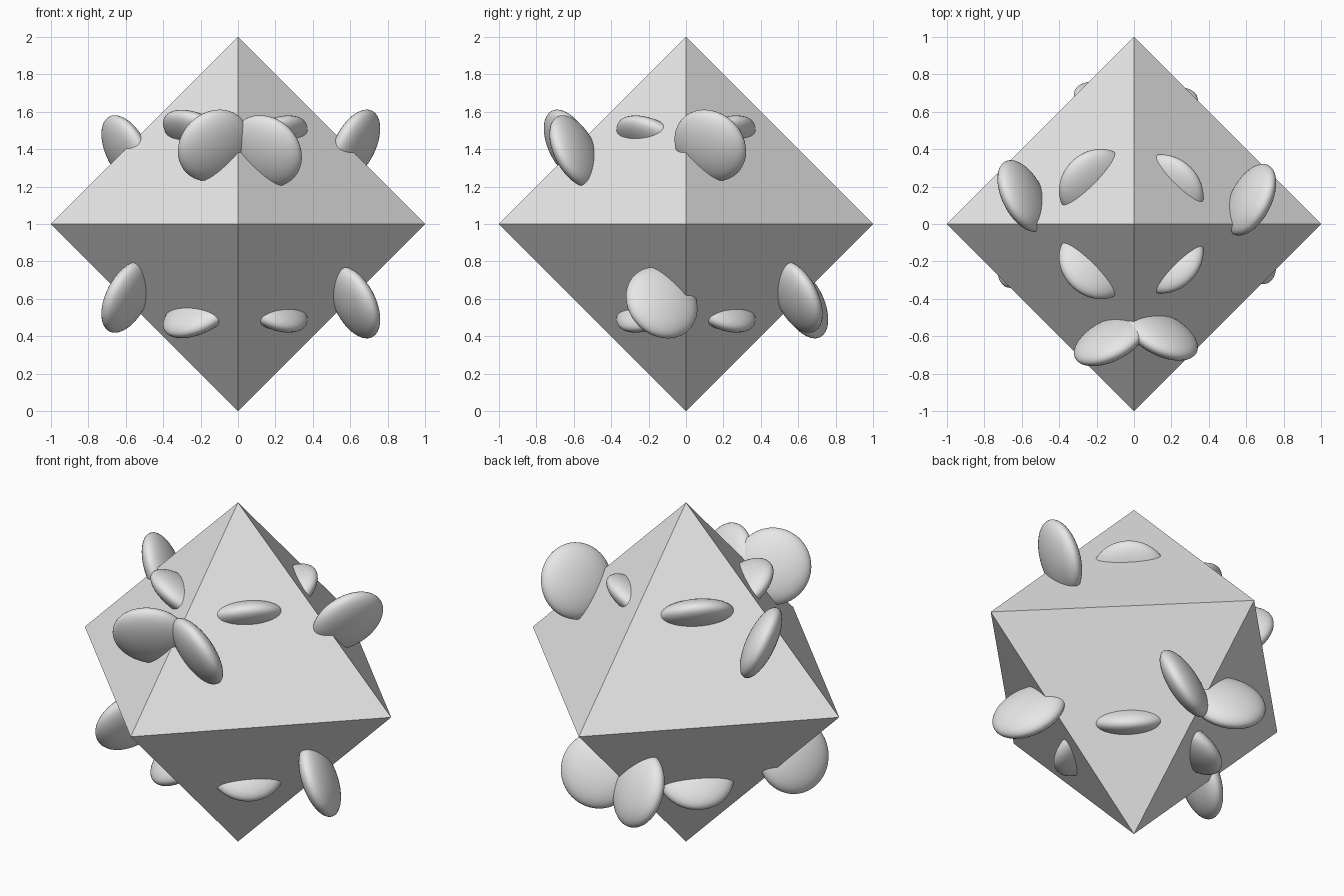
import bpy
import bmesh
from mathutils import Matrix, Vector

cube = bpy.data.objects.get("Cube")
if cube:
    bpy.data.objects.remove(cube, do_unlink=True)

grey = bpy.data.materials.new("light_grey")
grey.use_nodes = True
colour = (0.8, 0.8, 0.8, 1)
grey.diffuse_color = colour
grey.node_tree.nodes["Principled BSDF"].inputs["Base Color"].default_value = colour

RADIUS, HALF_THICKNESS = 0.207, 0.078
CENTRE = Vector((0, 0, 1))


def add_object(name, bm):
    mesh = bpy.data.meshes.new(name)
    bm.normal_update()
    bm.to_mesh(mesh)
    bm.free()
    mesh.materials.append(grey)
    obj = bpy.data.objects.new(name, mesh)
    bpy.context.collection.objects.link(obj)
    return obj


# Flat-faced octahedral body
bm = bmesh.new()
for axis in range(3):
    for sign in (1, -1):
        point = Vector((0, 0, 0))
        point[axis] = sign
        bm.verts.new(point + CENTRE)
bmesh.ops.convex_hull(bm, input=bm.verts)
add_object("octahedron_body", bm)


def add_disc(name, signs, axis, centre):
    """Lens standing upright on one face, its rim along the face normal."""
    normal = Vector(signs).normalized()
    across = normal.copy()
    across[axis] *= -2
    across.normalize()
    along = normal.cross(across)
    turn = Matrix((along, normal, across)).transposed().to_4x4()
    size = Matrix.Diagonal((RADIUS, RADIUS, HALF_THICKNESS, 1))
    place = Matrix.Translation(CENTRE + Vector(s * c for s, c in zip(signs, centre)))
    bm = bmesh.new()
    bmesh.ops.create_uvsphere(bm, u_segments=48, v_segments=24, radius=1,
                              matrix=place @ turn @ size)
    for face in bm.faces:
        face.smooth = True
    add_object(name, bm)


# Each face carries a sunken lens and a raised lens beside an edge
for z in (1, -1):
    for y in (1, -1):
        for x in (1, -1):
            signs = (x, y, z)
            label = "_".join(("right" if x < 0 else "left",
                              "front" if y < 0 else "back",
                              "lower" if z < 0 else "upper"))
            sunken = (0.18, 0.18, 0.445) if x > 0 else (0.21, 0.21, 0.475)
            add_disc(label + "_sunken_lens", signs, 2, sunken)

            if x * y * z > 0:
                out, side, height = 0.625, 0.13, 0.42
            else:
                out, side, height = 0.595, 0.15, 0.39
            if y * z > 0:
                add_disc(label + "_raised_lens", signs, 0, (out, side, height))
            else:
                add_disc(label + "_raised_lens", signs, 1, (side, out, height))
